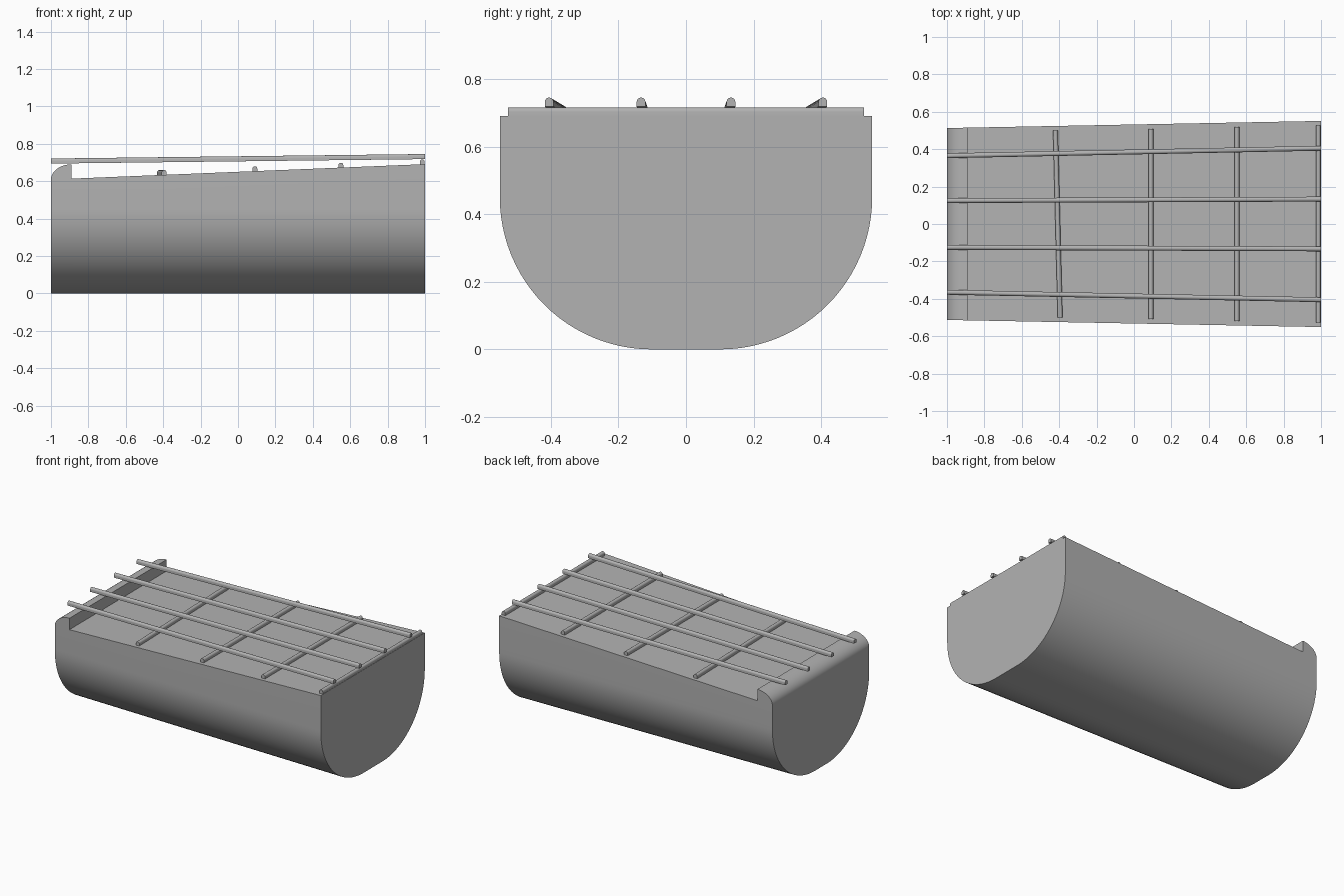
import bpy
import bmesh
from math import sin, cos, pi, radians
from mathutils import Vector

cube = bpy.data.objects.get("Cube")
if cube:
    bpy.data.objects.remove(cube, do_unlink=True)

grey = bpy.data.materials.new("plain grey")
grey.use_nodes = True
colour = (0.45, 0.45, 0.45, 1)
grey.diffuse_color = colour
grey.node_tree.nodes["Principled BSDF"].inputs["Base Color"].default_value = colour


def loft(name, rings):
    """Join matching rings of points with quads and cap both ends."""
    bm = bmesh.new()
    loops = [[bm.verts.new(p) for p in ring] for ring in rings]
    n = len(loops[0])
    for a, b in zip(loops, loops[1:]):
        for i in range(n):
            j = (i + 1) % n
            bm.faces.new((a[i], a[j], b[j], b[i]))
    bm.faces.new(loops[0])
    bm.faces.new(loops[-1])
    bmesh.ops.recalc_face_normals(bm, faces=bm.faces)
    mesh = bpy.data.meshes.new(name)
    bm.to_mesh(mesh)
    bm.free()
    mesh.materials.append(grey)
    obj = bpy.data.objects.new(name, mesh)
    bpy.context.collection.objects.link(obj)
    bpy.ops.object.select_all(action="DESELECT")
    obj.select_set(True)
    bpy.context.view_layer.objects.active = obj
    bpy.ops.object.shade_smooth_by_angle(angle=radians(30))
    return obj


def half_width(x):
    return 0.532 + 0.019 * x


def deck(x):
    return 0.65 + 0.041 * x


# Tapered trough body: flat base, large rounded lower corners, sloping deck
def body_ring(x, steps=24):
    w, r = half_width(x), 0.45
    arc = [(w - r + r * sin(t), r - r * cos(t))
           for t in (pi / 2 * i / steps for i in range(steps + 1))]
    side = arc + [(w, deck(x))]
    return [(x, y, z) for y, z in side] + [(x, -y, z) for y, z in reversed(side)]


loft("body", [body_ring(-1), body_ring(1)])

# Rounded lip across the low end
lip_start, lip_end, lip_top = -1, -0.89, 0.69
low = deck(lip_start)
profile = [(lip_end, low), (lip_start, low)]
for i in range(1, 17):
    t = pi / 2 * i / 16
    profile.append((lip_end - (lip_end - lip_start) * cos(t),
                    low + (lip_top - low) * sin(t)))
loft("end_lip", [[(x, s * half_width(x), z) for x, z in profile] for s in (-1, 1)])


# Bars with a flat underside and a rounded top
def bar(name, start, end, width=0.026, height=0.027):
    start, end = Vector(start), Vector(end)
    across = (end - start).cross(Vector((0, 0, 1))).normalized()
    r = width / 2
    section = [(-r, 0), (r, 0)]
    section += [(r * cos(pi * i / 12), height - r + r * sin(pi * i / 12))
                for i in range(13)]
    rings = [[p + across * u + Vector((0, 0, v)) for u, v in section]
             for p in (start, end)]
    return loft(name, rings)


# Long bars fan out slightly towards the high end
for i, (near, far) in enumerate([(0.365, 0.405), (0.125, 0.133)]):
    for side, s in (("back", 1), ("front", -1)):
        bar(f"long_bar_{side}_{i + 1}", (-1, s * near, 0.694), (1, s * far, 0.718))

# Cross bars resting on the deck
cross_bars = [(-0.42, -0.395, 0.5), (0.09, 0.09, 0.508),
              (0.55, 0.55, 0.518), (0.985, 0.985, 0.527)]
for i, (x_back, x_front, reach) in enumerate(cross_bars):
    z = deck((x_back + x_front) / 2) - 0.001
    bar(f"cross_bar_{i + 1}", (x_front, -reach, z), (x_back, reach, z))
